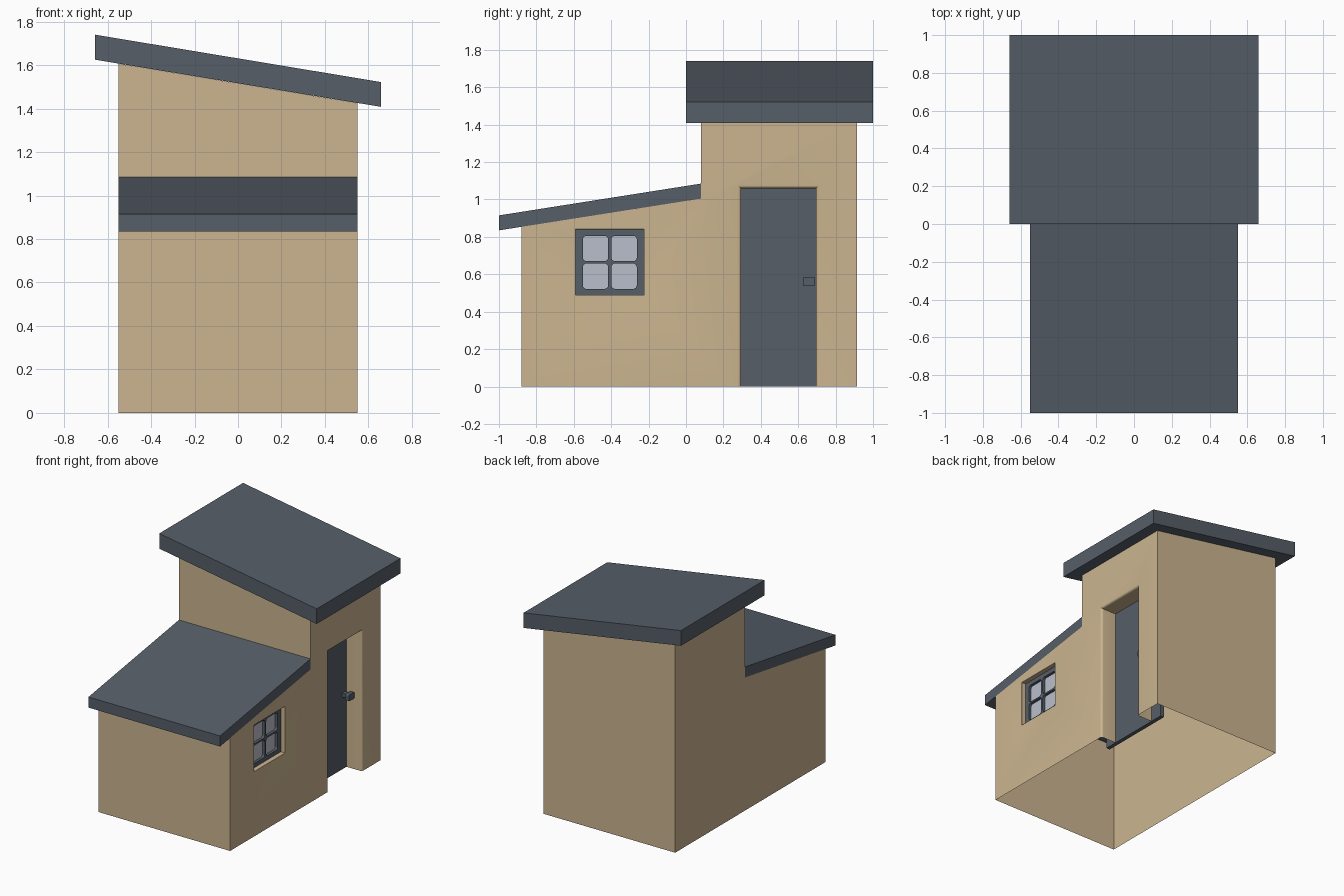
import bpy, bmesh, math

if "Cube" in bpy.data.objects:
    bpy.data.objects.remove(bpy.data.objects["Cube"])


def mat(name, rgb):
    m = bpy.data.materials.new(name)
    lin = [c / 12.92 if c <= 0.04045 else ((c + 0.055) / 1.055) ** 2.4 for c in rgb]
    m.diffuse_color = (*lin, 1)
    m.use_nodes = True
    m.node_tree.nodes["Principled BSDF"].inputs["Base Color"].default_value = m.diffuse_color
    return m


TAN = mat("tan wall", (0.80, 0.71, 0.565))
SLATE = mat("slate grey", (0.34, 0.37, 0.41))
GLASS = mat("pale glass", (0.73, 0.75, 0.80))


def loft(name, rings, material):
    """Closed solid through rings of equal point count."""
    bm = bmesh.new()
    vs = [[bm.verts.new(p) for p in r] for r in rings]
    n = len(rings[0])
    for a, b in zip(vs, vs[1:]):
        for i in range(n):
            j = (i + 1) % n
            bm.faces.new((a[i], a[j], b[j], b[i]))
    bm.faces.new(vs[0])
    bm.faces.new(vs[-1])
    bmesh.ops.recalc_face_normals(bm, faces=bm.faces)
    me = bpy.data.meshes.new(name)
    bm.to_mesh(me)
    bm.free()
    ob = bpy.data.objects.new(name, me)
    bpy.context.collection.objects.link(ob)
    me.materials.append(material)
    return ob


def rect(x, y0, y1, z0, z1, g=0.0, r=0.0):
    """Rectangle in the plane x, grown by g, with corner radius r."""
    y0, y1, z0, z1 = y0 - g, y1 + g, z0 - g, z1 + g
    if not r:
        return [(x, y0, z0), (x, y1, z0), (x, y1, z1), (x, y0, z1)]
    pts = []
    for k, (cy, cz) in enumerate([(y1 - r, z1 - r), (y0 + r, z1 - r), (y0 + r, z0 + r), (y1 - r, z0 + r)]):
        for s in range(5):
            a = math.pi / 2 * (k + s / 4)
            pts.append((x, cy + r * math.cos(a), cz + r * math.sin(a)))
    return pts


def box(name, x0, x1, y0, y1, z0, z1, material, r=0.0):
    return loft(name, [rect(x, y0, y1, z0, z1, 0, r) for x in (x0, x1)], material)


def cut(ob, cutter):
    m = ob.modifiers.new("cut", 'BOOLEAN')
    m.operation, m.solver, m.object = 'DIFFERENCE', 'EXACT', cutter
    bpy.context.view_layer.objects.active = ob
    bpy.ops.object.modifier_apply(modifier=m.name)
    bpy.data.objects.remove(cutter)


def opening(depth_x, y0, y1, z0, z1, r):
    """Cutter whose mouth flares out as a quarter round at the wall face."""
    rings = [rect(depth_x, y0, y1, z0, z1)]
    for s in range(6):
        a = math.pi / 2 * s / 5
        rings.append(rect(0.55 - r + r * math.sin(a), y0, y1, z0, z1, r * (1 - math.cos(a))))
    rings.append(rect(0.6, y0, y1, z0, z1, r))
    return loft("cutter", rings, TAN)


def low_z(y):   # underside of the low roof
    return 0.835 + (y + 1) * 0.1574


def high_z(x):  # underside of the high roof
    return 1.516 - x * 0.165


# walls: one side profile spanned across x, tall part sloping with the roof
W = 0.55
walls = loft("walls", [[(x, -0.88, 0), (x, 0.915, 0), (x, 0.915, high_z(x)), (x, 0.08, high_z(x)),
                        (x, 0.08, low_z(0.08)), (x, -0.88, low_z(-0.88))] for x in (-W, W)], TAN)
DOOR_X, WIN_X = 0.42, 0.475
cut(walls, opening(DOOR_X, 0.295, 0.695, -0.2, 1.06, 0.018))
cut(walls, opening(WIN_X, -0.59, -0.225, 0.49, 0.84, 0.004))

# leave a shell: open below, open under the roofs, open behind door and window
bm = bmesh.new()
bm.from_mesh(walls.data)
drop = []
for f in bm.faces:
    c, n = f.calc_center_median(), f.normal
    roofed = n.z > 0.9
    floor = n.z < -0.9 and c.z < 0.01
    back = n.x > 0.9 and min(abs(c.x - DOOR_X), abs(c.x - WIN_X)) < 0.003
    if roofed and not (0.48 < c.z < 0.5) or floor or back:
        drop.append(f)
bmesh.ops.delete(bm, geom=drop, context='FACES')
bm.to_mesh(walls.data)
bm.free()
bpy.ops.object.select_all(action='DESELECT')
walls.select_set(True)
bpy.context.view_layer.objects.active = walls
bpy.ops.object.shade_smooth_by_angle(angle=math.radians(35))

# sloping roof slabs
loft("low_roof", [[(x, -1, 0.835), (x, 0.08, 1.005), (x, 0.08, 1.085), (x, -1, 0.915)]
                  for x in (-W, W)], SLATE)
loft("high_roof", [[(-0.658, y, 1.625), (0.658, y, 1.408), (0.658, y, 1.522), (-0.658, y, 1.74)]
                   for y in (0, 1)], SLATE)

# door slab, wider than its opening, with a stepped handle
box("door", DOOR_X - 0.03, DOOR_X, 0.195, 0.795, 0, 1.10, SLATE)
box("handle_stem", DOOR_X, DOOR_X + 0.045, 0.64, 0.675, 0.548, 0.578, SLATE)
box("handle_knob", DOOR_X + 0.04, DOOR_X + 0.07, 0.625, 0.69, 0.538, 0.586, SLATE, 0.008)

# window frame with four rounded lights and the glass behind
frame = box("window_frame", WIN_X - 0.015, 0.515, -0.59, -0.225, 0.49, 0.84, SLATE)
for y in (-0.552, -0.399):
    for z in (0.522, 0.670):
        cut(frame, box("cutter", 0.4, 0.6, y, y + 0.136, z, z + 0.136, SLATE, 0.02))
box("window_glass", 0.488, 0.495, -0.57, -0.245, 0.51, 0.82, GLASS)
